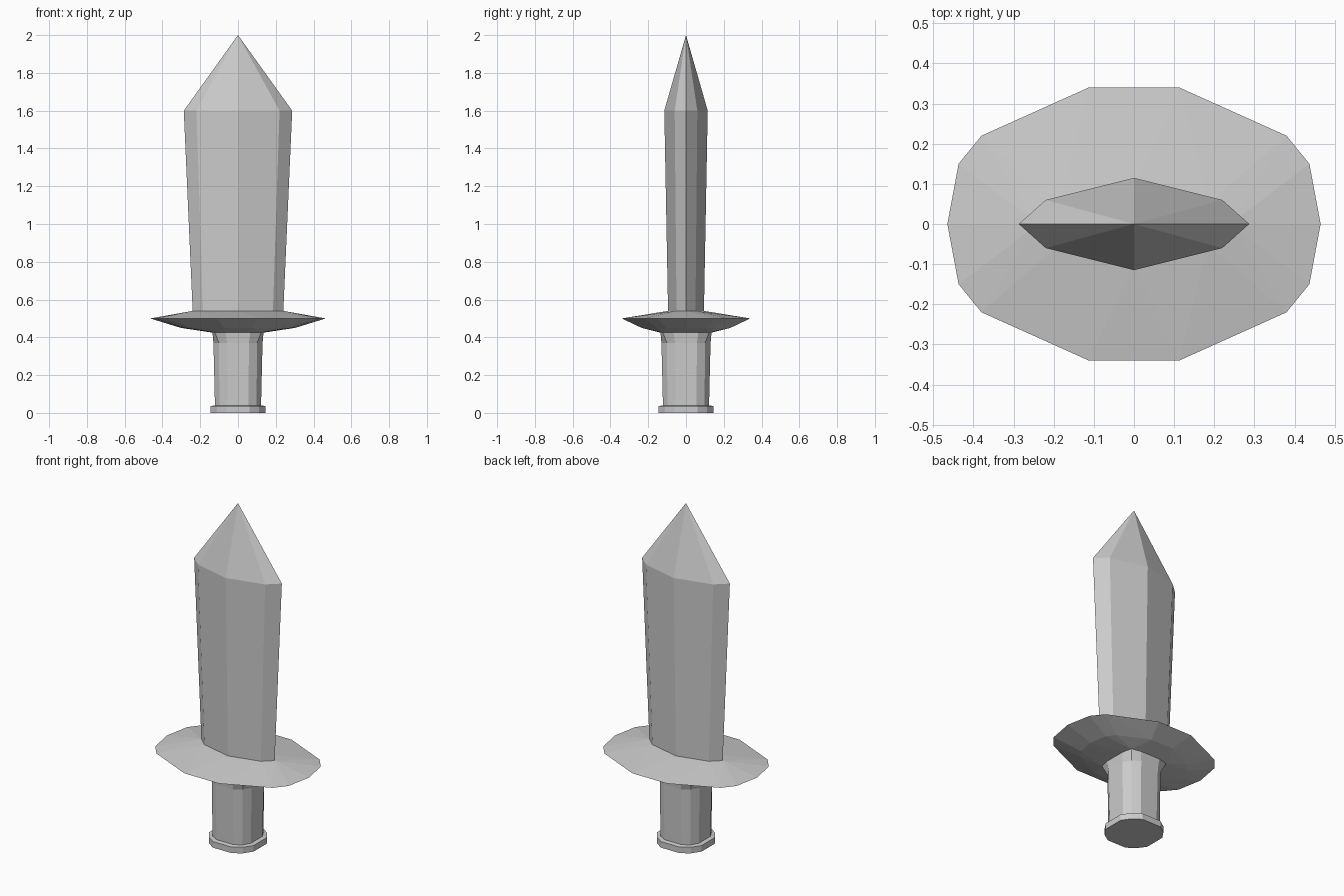
import bpy, bmesh

if "Cube" in bpy.data.objects:
    bpy.data.objects.remove(bpy.data.objects["Cube"])


def ring(quarter, z, sx=1.0, sy=1.0):
    """Mirror a first-quadrant outline (x axis to y axis) into a full ring."""
    half = quarter + [(-x, y) for x, y in reversed(quarter)]
    full = half + [(x, -y) for x, y in reversed(half)]
    pts = []
    for x, y in full:
        p = (x * sx, y * sy, z)
        if p not in pts:
            pts.append(p)
    return pts


def finish(bm, name):
    bmesh.ops.recalc_face_normals(bm, faces=bm.faces[:])
    mesh = bpy.data.meshes.new(name)
    bm.to_mesh(mesh)
    bm.free()
    obj = bpy.data.objects.new(name, mesh)
    bpy.context.collection.objects.link(obj)
    return obj


def loft(name, rings, tip=None, cap_bottom=False):
    """Join equal-sized rings with quads, optionally ending in a point."""
    bm = bmesh.new()
    rows = [[bm.verts.new(p) for p in r] for r in rings]
    n = len(rows[0])
    for a, b in zip(rows, rows[1:]):
        for i in range(n):
            j = (i + 1) % n
            bm.faces.new((a[i], a[j], b[j], b[i]))
    if tip:
        t = bm.verts.new(tip)
        for i in range(n):
            bm.faces.new((rows[-1][i], rows[-1][(i + 1) % n], t))
    if cap_bottom:
        bm.faces.new(rows[0])
    return finish(bm, name)


# Cross-sections, one quadrant each
blade_low = [(0.24, 0), (0.185, 0.05), (0, 0.095)]
blade_high = [(0.287, 0), (0.22, 0.06), (0, 0.115)]
guard_rim = [(0.465, 0), (0.437, 0.15), (0.38, 0.22), (0.113, 0.34)]
grip_low = [(0.122, 0.055), (0.098, 0.098), (0.055, 0.122)]
grip_high = [(0.13, 0.058), (0.101, 0.101), (0.058, 0.13)]
grip_flare = [(0.135, 0.065), (0.122, 0.122), (0.065, 0.135)]
pommel = [(0.146, 0.062), (0.112, 0.112), (0.062, 0.146)]

# Blade, slightly widening upward to a pointed tip
z_base, z_under = 0.54, 0.425
loft("blade", [ring(blade_low, z_base), ring(blade_high, 1.6)], tip=(0, 0, 2))

# Guard, a faceted convex disc open where blade and grip join it
bm = bmesh.new()
for r in (ring(blade_low, z_base), ring(guard_rim, 0.5),
          ring(guard_rim, 0.45, 0.65, 0.69), ring(grip_flare, z_under)):
    for p in r:
        bm.verts.new(p)
bmesh.ops.convex_hull(bm, input=bm.verts[:])
caps = [f for f in bm.faces
        if all(v.co.z > z_base - 0.001 for v in f.verts)
        or all(v.co.z < z_under + 0.001 for v in f.verts)]
bmesh.ops.delete(bm, geom=caps, context='FACES')
finish(bm, "guard")

# Grip with flared corners, and pommel plate at its foot
loft("grip", [ring(grip_low, 0.04), ring(grip_high, 0.37), ring(grip_flare, z_under)])
loft("pommel", [ring(pommel, 0), ring(pommel, 0.036), ring(grip_low, 0.04)],
     cap_bottom=True)
